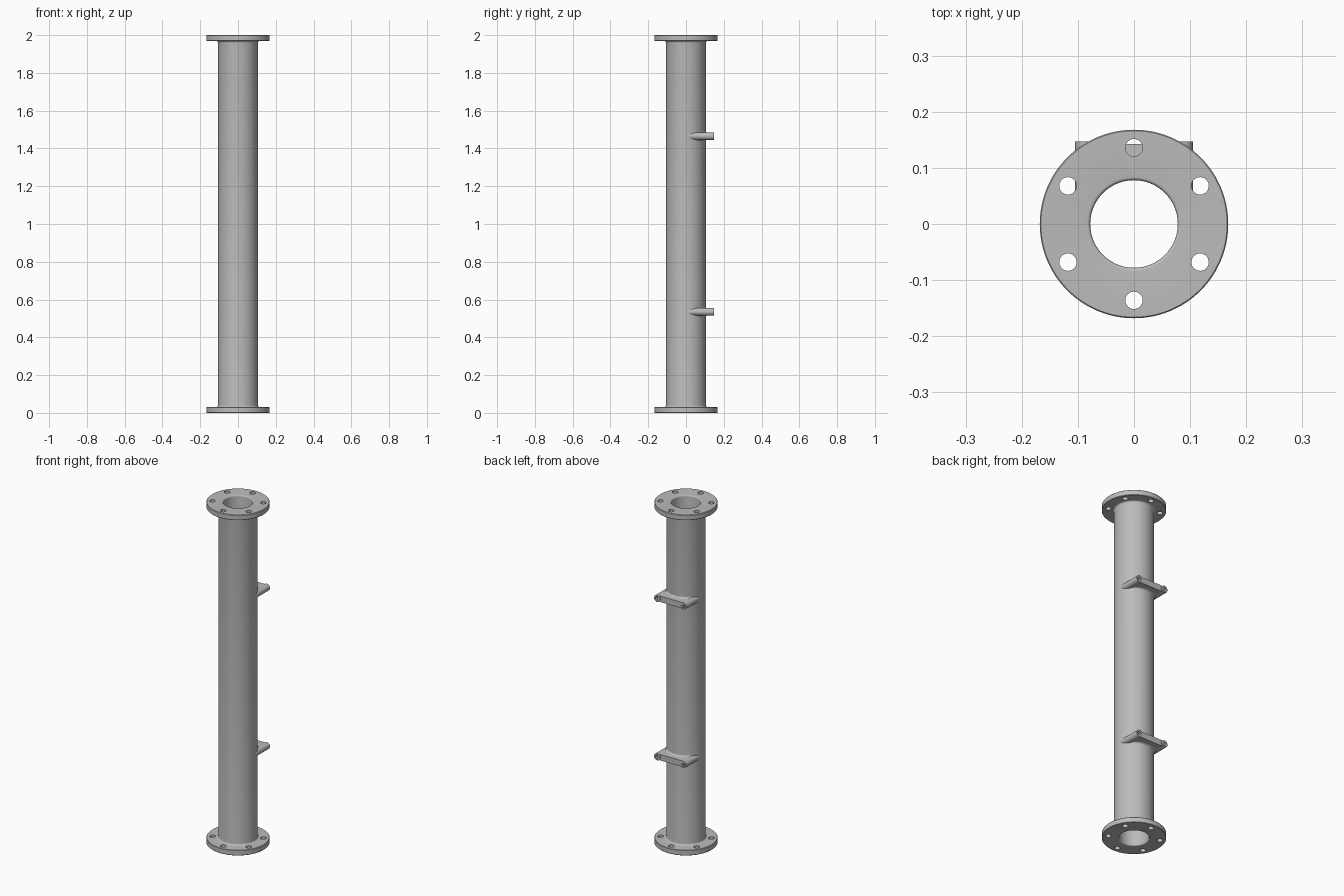
import bpy, bmesh, math
from mathutils import Matrix, Vector

cube = bpy.data.objects.get("Cube")
if cube:
    bpy.data.objects.remove(cube, do_unlink=True)

steel = bpy.data.materials.new("grey steel")
steel.use_nodes = True
GREY = (0.5, 0.5, 0.5, 1)
steel.diffuse_color = GREY
steel.node_tree.nodes["Principled BSDF"].inputs["Base Color"].default_value = GREY

PIPE, BORE, FLANGE, THICK = 0.105, 0.078, 0.168, 0.031
BOSS_X, BOSS_R, LUG_END = 0.085, 0.02, 0.147


def make(name, bm, helper=False):
    bmesh.ops.recalc_face_normals(bm, faces=bm.faces)
    mesh = bpy.data.meshes.new(name)
    bm.to_mesh(mesh)
    bm.free()
    obj = bpy.data.objects.new(name, mesh)
    bpy.context.collection.objects.link(obj)
    mesh.materials.append(steel)
    if helper:
        obj.hide_render = True
        obj.hide_set(True)
        obj.display_type = 'WIRE'
    return obj


def cylinder(bm, radius, start, end, sides=32):
    start, end = Vector(start), Vector(end)
    axis = end - start
    turn = axis.to_track_quat('Z', 'Y').to_matrix().to_4x4()
    bmesh.ops.create_cone(bm, cap_ends=True, segments=sides, radius1=radius, radius2=radius,
                          depth=axis.length, matrix=Matrix.Translation((start + end) / 2) @ turn)


def cut(obj, cutter):
    mod = obj.modifiers.new("cut", 'BOOLEAN')
    mod.operation = 'DIFFERENCE'
    mod.solver = 'EXACT'
    mod.object = cutter


def smooth(obj):
    bpy.ops.object.select_all(action='DESELECT')
    obj.select_set(True)
    bpy.context.view_layer.objects.active = obj
    bpy.ops.object.shade_smooth_by_angle(angle=math.radians(35))


def arc(r, z, radius, a0, a1, steps=5):
    angles = [math.radians(a0 + (a1 - a0) * i / steps) for i in range(steps + 1)]
    return [(r + radius * math.cos(a), z + radius * math.sin(a)) for a in angles]


# Flanged pipe: lower half of the wall profile, mirrored to the top and revolved
lower = arc(BORE + 0.006, 0.006, 0.006, 180, 270)
lower += [(FLANGE - 0.002, 0), (FLANGE, 0.002), (FLANGE, THICK - 0.002), (FLANGE - 0.002, THICK)]
lower += arc(PIPE + 0.01, THICK + 0.01, 0.01, 270, 180)
profile = lower + [(r, 2 - z) for r, z in reversed(lower)]
bm = bmesh.new()
SIDES = 96
rings = []
for i in range(SIDES):
    a = 2 * math.pi * i / SIDES
    rings.append([bm.verts.new((r * math.cos(a), r * math.sin(a), z)) for r, z in profile])
n = len(profile)
for i in range(SIDES):
    p, q = rings[i], rings[(i + 1) % SIDES]
    for j in range(n):
        bm.faces.new((p[j], q[j], q[(j + 1) % n], p[(j + 1) % n]))
pipe = make("flanged_pipe", bm)

# Six bolt holes through each flange
bm = bmesh.new()
for k in range(6):
    a = math.radians(90 + 60 * k)
    x, y = 0.136 * math.cos(a), 0.136 * math.sin(a)
    for z in (0, 2):
        cylinder(bm, 0.0155, (x, y, z - 0.05), (x, y, z + 0.05), 24)
cut(pipe, make("bolt_hole_cutter", bm, helper=True))
smooth(pipe)

# Keeps the lug bosses out of the bore
bm = bmesh.new()
cylinder(bm, 0.092, (0, 0, -0.1), (0, 0, 2.1), 96)
bore_cutter = make("bore_cutter", bm, helper=True)


def lug_web(name, zc):
    # Plate between the bosses, flaring into the curved pipe wall
    half, flare, columns = 0.0175, 0.012, 24
    bm = bmesh.new()
    loops = []
    for i in range(columns + 1):
        x = BOSS_X * (2 * i / columns - 1)
        wall = math.sqrt(PIPE ** 2 - x ** 2)
        side = [(wall - 0.012, half + flare)]
        for s in range(6):
            a = math.radians(90 * s / 5)
            side.append((wall - 0.001 + flare * (1 - math.cos(a)), half + flare * (1 - math.sin(a))))
        side.append((LUG_END - 0.004, half))
        loop = side + [(y, -h) for y, h in reversed(side)]
        loops.append([bm.verts.new((x, y, zc + h)) for y, h in loop])
    m = len(loops[0])
    for p, q in zip(loops, loops[1:]):
        for j in range(m):
            bm.faces.new((p[j], q[j], q[(j + 1) % m], p[(j + 1) % m]))
    bm.faces.new(loops[0])
    bm.faces.new(loops[-1])
    smooth(make(name, bm))


# Two mounting lugs on the back, each a web with a drilled boss at either end
for level, zc in (("lower", 0.535), ("upper", 1.465)):
    lug_web(level + "_lug_web", zc)
    for side, sx in (("left", 1), ("right", -1)):
        x = sx * BOSS_X
        bm = bmesh.new()
        cylinder(bm, BOSS_R, (x, 0, zc), (x, LUG_END, zc))
        boss = make(f"{level}_{side}_lug_boss", bm)
        bm = bmesh.new()
        cylinder(bm, 0.011, (x, LUG_END - 0.04, zc), (x, LUG_END + 0.05, zc), 24)
        drill = make(f"{level}_{side}_drill_cutter", bm, helper=True)
        cut(boss, bore_cutter)
        cut(boss, drill)
        smooth(boss)
